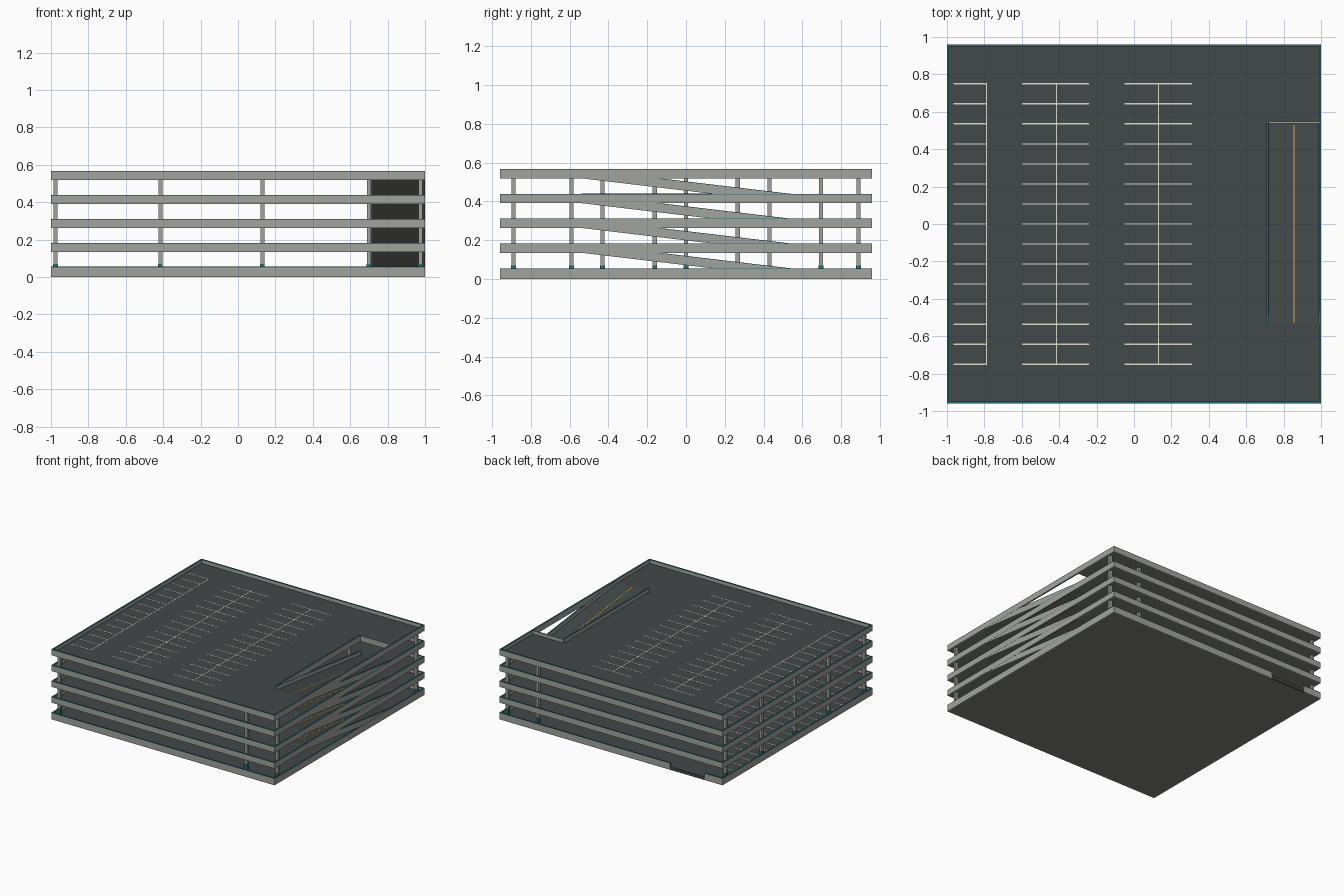
import bpy, bmesh

if "Cube" in bpy.data.objects:
    bpy.data.objects.remove(bpy.data.objects["Cube"])


def lin(v):
    v /= 255
    return v / 12.92 if v <= 0.04045 else ((v + 0.055) / 1.055) ** 2.4


def material(name, r, g, b):
    m = bpy.data.materials.new(name)
    m.diffuse_color = (lin(r), lin(g), lin(b), 1)
    m.use_nodes = True
    m.node_tree.nodes["Principled BSDF"].inputs["Base Color"].default_value = m.diffuse_color
    return m


CONCRETE = material("concrete", 160, 164, 158)
SOFFIT = material("soffit_concrete", 128, 129, 125)
ASPHALT = material("asphalt", 66, 72, 72)
TEAL = material("teal_trim", 44, 112, 118)
WHITE = material("white_paint", 222, 222, 208)
YELLOW = material("yellow_paint", 222, 170, 62)

X, Y, T = 1.0, 0.96, 0.012            # half width, half depth, wall thickness
PITCH, LEVELS = 0.128, 5
RX, RY = 0.71, 0.54                   # inner side and half length of the ramp well
CAP = 0.003


def build(name, mat, parts):
    """One object from boxes (x0, x1, y0, y1, z0, z1, rise); rise lifts the y0 end."""
    bm = bmesh.new()
    for x0, x1, y0, y1, z0, z1, *rise in parts:
        r = rise[0] if rise else 0
        v = [bm.verts.new((x, y, z + (r if y == y0 else 0)))
             for x in (x0, x1) for y in (y0, y1) for z in (z0, z1)]
        for f in ((0, 1, 3, 2), (4, 6, 7, 5), (0, 4, 5, 1),
                  (2, 3, 7, 6), (0, 2, 6, 4), (1, 5, 7, 3)):
            bm.faces.new([v[i] for i in f])
    bmesh.ops.recalc_face_normals(bm, faces=bm.faces)
    me = bpy.data.meshes.new(name)
    bm.to_mesh(me)
    bm.free()
    me.materials.append(mat)
    ob = bpy.data.objects.new(name, me)
    bpy.context.collection.objects.link(ob)


def top_z(k):
    return 0.055 + PITCH * k


for k in range(LEVELS):
    top = top_z(k)
    bottom = 0 if k == 0 else top - 0.048
    deck = top - 0.03
    xi, yi = X - T, Y - T

    # floor plan, with the ramp well left open above ground
    if k == 0:
        plan = [(-xi, xi, -yi, yi)]
    else:
        plan = [(-xi, RX, -yi, yi), (RX, xi, -yi, -RY), (RX, xi, RY, yi)]
    build(f"slab_{k}", SOFFIT, [p + (bottom, deck - 0.003) for p in plan])
    build(f"deck_surface_{k}", ASPHALT, [p + (deck - 0.003, deck) for p in plan])

    # perimeter walls, with the entrance gap at the back of the ground level
    walls = [(-X, -xi, -Y, Y), (xi, X, -Y, Y), (-xi, xi, -Y, -yi)]
    if k == 0:
        walls += [(-xi, -0.84, yi, Y), (-0.53, xi, yi, Y)]
        build("entrance_threshold", ASPHALT, [(-0.84, -0.53, yi, Y, 0, deck)])
    else:
        walls += [(-xi, xi, yi, Y)]
    build(f"parapet_{k}", CONCRETE, [w + (bottom, top - CAP) for w in walls])
    build(f"parapet_cap_{k}", TEAL, [w + (top - CAP, top) for w in walls])

    # guard walls around the ramp well
    if k > 0:
        guards = [(RX - 0.002, RX + T - 0.002, -RY, RY)]
        if k == LEVELS - 1:
            guards.append((RX + T - 0.002, xi, RY - 0.002, RY + T - 0.004))
        build(f"well_guard_{k}", CONCRETE, [g + (bottom, top - CAP) for g in guards])
        build(f"well_guard_cap_{k}", TEAL, [guards[0] + (top - CAP, top + 0.001)])

    # parking bay lines
    h, z0, z1 = 0.003, deck - 0.001, deck + 0.001
    lines = []
    for spine, x0, x1 in ((-0.788, -0.965, -0.788), (-0.415, -0.6, -0.24), (0.13, -0.05, 0.31)):
        lines.append((spine - h, spine + h, -0.753, 0.753, z0, z1))
        for i in range(15):
            y = -0.75 + i * 1.5 / 14
            lines.append((x0, x1, y - h, y + h, z0, z1))
    build(f"bay_lines_{k}", WHITE, lines)

# ramps, each climbing towards the front
for k in range(LEVELS - 1):
    top = top_z(k)
    bottom, deck = top - 0.048, top - 0.03
    span = (-RY, RY)
    sides = [(RX, RX + T), (X - T - 0.001, X - 0.001)]
    build(f"ramp_slab_{k}", SOFFIT, [(RX + T, X - T, *span, bottom, deck - 0.003, PITCH)])
    build(f"ramp_surface_{k}", ASPHALT, [(RX + T, X - T, *span, deck - 0.003, deck, PITCH)])
    build(f"ramp_wall_{k}", CONCRETE, [s + (*span, bottom, top - CAP, PITCH) for s in sides])
    build(f"ramp_wall_cap_{k}", TEAL, [s + (*span, top - CAP, top, PITCH) for s in sides])
    build(f"ramp_centre_line_{k}", YELLOW,
          [(0.852, 0.858, -0.53, 0.53, deck + 0.0005, deck + 0.0025, PITCH * 0.98)])

# columns: outer rows, ramp row and the rows between the bays
spots = [(x, y) for x in (-0.976, 0.7) for y in (-0.89, -0.43, 0, 0.43, 0.89)]
spots += [(0.976, y) for y in (-0.89, 0.89)]
spots += [(x, -0.59 + 0.4286 * i) for x in (-0.415, 0.13) for i in range(4)]
w = 0.011
build("columns", CONCRETE,
      [(x - w, x + w, y - w, y + w, 0.025, top_z(LEVELS - 1) - 0.047) for x, y in spots])
w = 0.0125
build("column_base_bands", TEAL,
      [(x - w, x + w, y - w, y + w, 0.025, 0.07) for x, y in spots])
